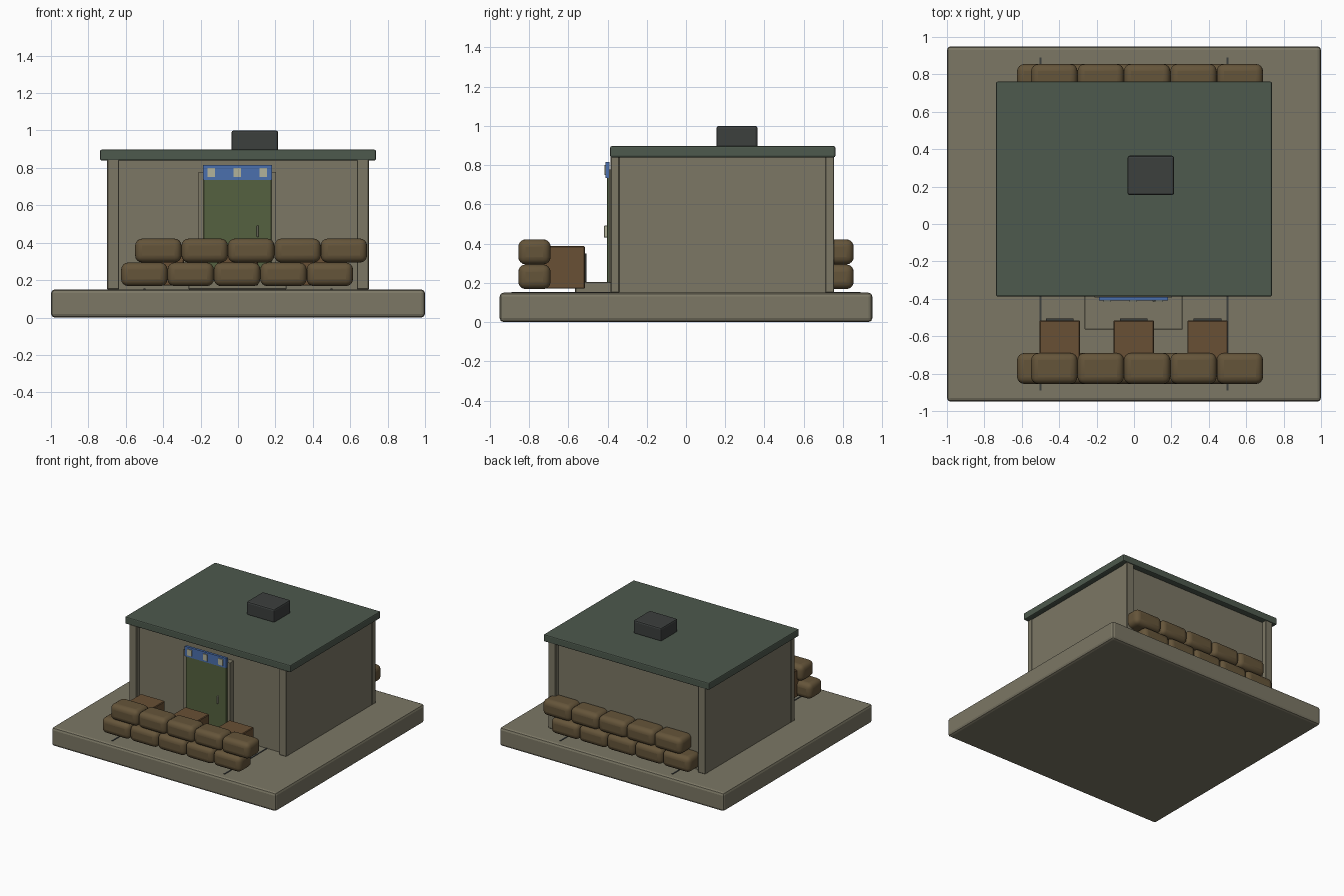
import bpy

if "Cube" in bpy.data.objects:
    bpy.data.objects.remove(bpy.data.objects["Cube"])


def material(name, r, g, b):
    m = bpy.data.materials.new(name)
    m.diffuse_color = (r, g, b, 1)
    m.use_nodes = True
    m.node_tree.nodes["Principled BSDF"].inputs["Base Color"].default_value = m.diffuse_color
    return m


CONCRETE = material("concrete", 0.20, 0.185, 0.13)
ROOF = material("roof_green", 0.075, 0.10, 0.075)
DARK = material("dark_metal", 0.045, 0.05, 0.048)
BURLAP = material("burlap", 0.13, 0.09, 0.042)
WOOD = material("wood", 0.14, 0.08, 0.035)
DOOR = material("door_green", 0.09, 0.12, 0.05)
BLUE = material("sign_blue", 0.07, 0.16, 0.42)
PALE = material("pale", 0.45, 0.45, 0.33)


def box(name, x, y, z, mat, bevel=0.0, segments=1):
    """Box from (min, max) ranges, with optional rounded edges."""
    bpy.ops.mesh.primitive_cube_add(
        size=1, location=[(r[0] + r[1]) / 2 for r in (x, y, z)])
    ob = bpy.context.object
    ob.name = name
    ob.scale = [r[1] - r[0] for r in (x, y, z)]
    bpy.ops.object.transform_apply(location=False, rotation=False, scale=True)
    ob.data.materials.append(mat)
    if bevel:
        mod = ob.modifiers.new("rounded", 'BEVEL')
        mod.width = bevel
        mod.segments = segments
        mod.limit_method = 'NONE'
    return ob


# Ground slab with thin joints
box("base_slab", (-1, 1), (-0.95, 0.95), (0, 0.15), CONCRETE, 0.02, 2)
for x in (-0.5, 0.5):
    box("slab_joint", (x - 0.005, x + 0.005), (-0.89, 0.89), (0.148, 0.154), DARK)

# Walls, corner posts and roof
box("walls", (-0.695, 0.695), (-0.345, 0.715), (0.15, 0.845), CONCRETE)
for side in (-1, 1):
    for y in ((-0.385, -0.34), (0.71, 0.755)):
        x = sorted((side * 0.635, side * 0.70))
        box("corner_post", x, y, (0.15, 0.845), CONCRETE, 0.004)
box("roof", (-0.738, 0.738), (-0.387, 0.761), (0.84, 0.897), ROOF, 0.008, 2)
box("roof_vent", (-0.035, 0.215), (0.155, 0.365), (0.89, 1.0), DARK, 0.012, 2)

# Doorway
box("door_step", (-0.265, 0.26), (-0.565, -0.34), (0.15, 0.205), CONCRETE, 0.004)
box("door_frame", (-0.21, 0.203), (-0.393, -0.34), (0.15, 0.777), CONCRETE)
box("door", (-0.185, 0.18), (-0.403, -0.385), (0.20, 0.745), DOOR, 0.003)
box("door_handle", (0.10, 0.11), (-0.418, -0.40), (0.43, 0.492), PALE, 0.003)
box("sign_board", (-0.188, 0.182), (-0.41, -0.39), (0.735, 0.815), BLUE)
for x in (-0.143, -0.003, 0.135):
    box("sign_panel", (x - 0.02, x + 0.02), (-0.416, -0.408), (0.75, 0.80), PALE)

# Sandbag walls, front and back, with staggered courses
for label, y in (("front", (-0.855, -0.69)), ("back", (0.69, 0.855))):
    for start, z in ((-0.625, (0.168, 0.294)), (-0.55, (0.294, 0.422))):
        for i in range(5):
            x0 = start + i * 0.248
            bag = box(label + "_sandbag", (x0, x0 + 0.248), y, z, BURLAP, 0.038, 4)
            bpy.ops.object.shade_smooth_by_angle()

# Crates behind the front sandbags
for x in (-0.397, -0.002, 0.393):
    box("crate", (x - 0.108, x + 0.108), (-0.73, -0.515), (0.17, 0.387), WOOD, 0.005)
    box("crate_panel", (x - 0.074, x + 0.074), (-0.518, -0.506), (0.205, 0.35), DARK)
